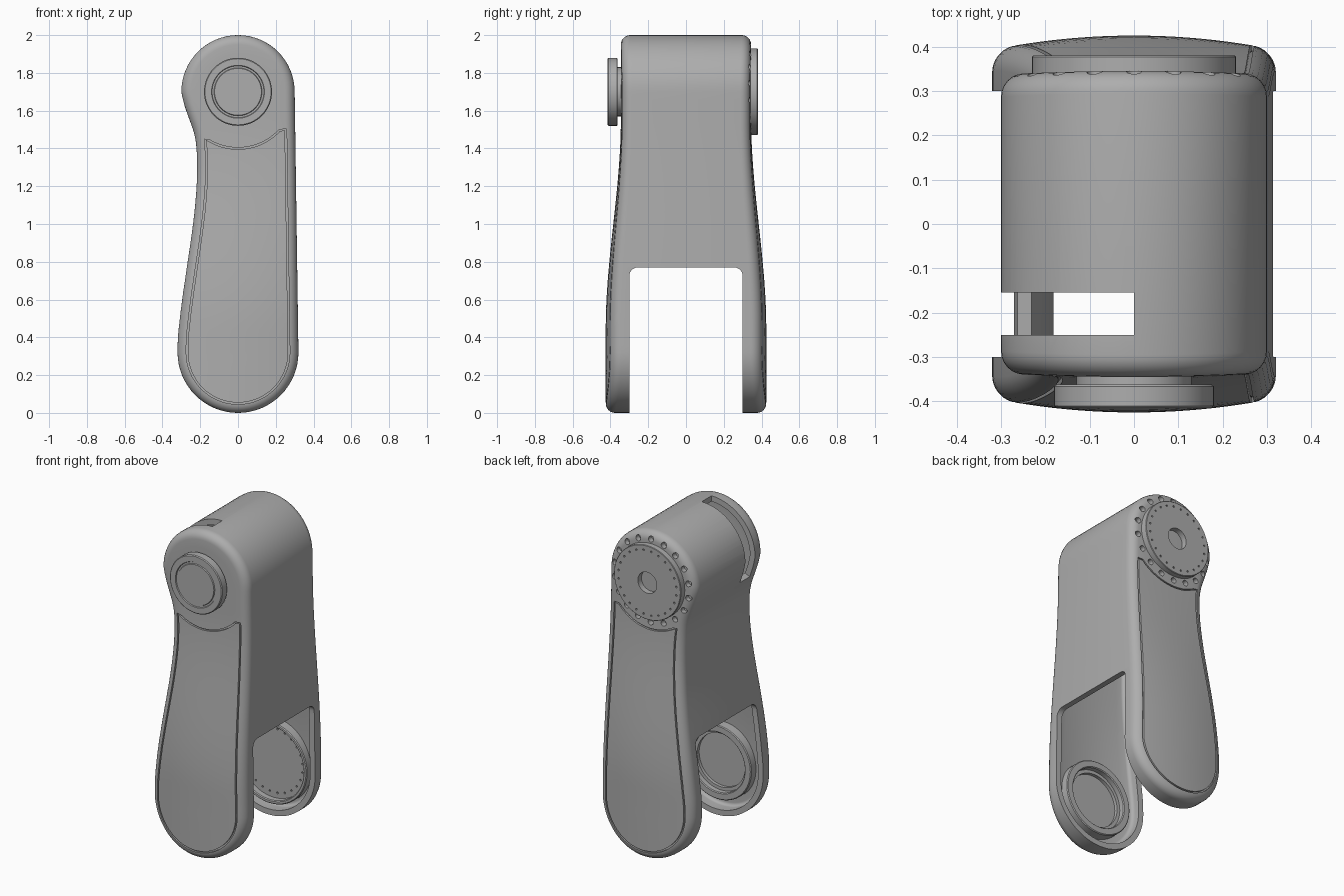
import bpy, bmesh
from math import sin, cos, pi, radians, atan2, hypot
from mathutils import Vector, Matrix

if "Cube" in bpy.data.objects:
    bpy.data.objects.remove(bpy.data.objects["Cube"])

grey = bpy.data.materials.new("plain grey")
grey.use_nodes = True
grey.diffuse_color = (0.42, 0.42, 0.42, 1)
grey.node_tree.nodes["Principled BSDF"].inputs["Base Color"].default_value = (0.42, 0.42, 0.42, 1)

TOP_Z, TOP_R = 1.7, 0.3
LOW_Z, LOW_R = 0.32, 0.32


def make(name, bm):
    bmesh.ops.remove_doubles(bm, verts=bm.verts, dist=0.0001)
    bmesh.ops.recalc_face_normals(bm, faces=bm.faces)
    mesh = bpy.data.meshes.new(name)
    bm.to_mesh(mesh)
    bm.free()
    ob = bpy.data.objects.new(name, mesh)
    bpy.context.collection.objects.link(ob)
    mesh.materials.append(grey)
    return ob


def smooth(ob):
    bpy.ops.object.select_all(action='DESELECT')
    ob.select_set(True)
    bpy.context.view_layer.objects.active = ob
    bpy.ops.object.shade_smooth_by_angle(angle=radians(32))


def cut(ob, cutters):
    for c in cutters:
        c.hide_render = True
        mod = ob.modifiers.new("cut", 'BOOLEAN')
        mod.operation, mod.solver, mod.object = 'DIFFERENCE', 'EXACT', c
    graph = bpy.context.evaluated_depsgraph_get()
    mesh = bpy.data.meshes.new_from_object(ob.evaluated_get(graph))
    ob.modifiers.clear()
    ob.data = mesh
    for c in cutters:
        bpy.data.objects.remove(c)


def bridge(bm, rings):
    """Quads between successive closed rings of points."""
    rows = [[bm.verts.new(p) for p in ring] for ring in rings]
    for a, b in zip(rows, rows[1:]):
        for i in range(len(a)):
            j = (i + 1) % len(a)
            bm.faces.new((a[i], a[j], b[j], b[i]))
    return rows


def lathe(name, profile, z, n=64):
    """Revolve (radius, y) points around a y-parallel axis at height z."""
    bm = bmesh.new()
    rings = [[(r * cos(2 * pi * i / n), y, z + r * sin(2 * pi * i / n)) for i in range(n)]
             for r, y in profile if r > 0]
    rows = bridge(bm, rings)
    bm.faces.new(rows[0])
    bm.faces.new(rows[-1])
    return make(name, bm)


def holes(name, count, ring_r, r, y0, y1, z, n=12):
    """A circle of round cutters along y."""
    bm = bmesh.new()
    for k in range(count):
        a = 2 * pi * (k + 0.5) / count
        m = Matrix.Translation((ring_r * cos(a), (y0 + y1) / 2, z + ring_r * sin(a)))
        bmesh.ops.create_cone(bm, cap_ends=True, segments=n, radius1=r, radius2=r,
                              depth=y1 - y0, matrix=m @ Matrix.Rotation(pi / 2, 4, 'X'))
    return make(name, bm)


# Outline of the arm seen from the front
LEFT = [(1.7, .3), (1.62, .281), (1.56, .26), (1.5, .238), (1.44, .224), (1.36, .217), (1.24, .217),
        (1.12, .225), (1.0, .238), (.85, .259), (.7, .281), (.58, .298), (.48, .31), (.4, .318), (.32, .32)]


def side_points():
    """Spline the left edge so that it is sampled finely."""
    pts = []
    for i in range(len(LEFT) - 1):
        p = [Vector(LEFT[max(0, min(len(LEFT) - 1, i + k))]) for k in (-1, 0, 1, 2)]
        for t in (0, 0.5):
            x = p[1].y + (p[2].y - p[1].y) * t + (0.125 * (p[1].y + p[2].y - p[0].y - p[3].y) / 2 if t else 0)
            pts.append((p[1].x + (p[2].x - p[1].x) * t, x))
    return pts[1:]


def outline():
    sides = side_points()
    arc = [pi * i / 32 for i in range(33)]
    pts = [Vector((TOP_R * cos(a), TOP_Z + TOP_R * sin(a))) for a in arc]
    pts += [Vector((-x, z)) for z, x in sides]
    pts += [Vector((-LOW_R * cos(a), LOW_Z - LOW_R * sin(a))) for a in arc]
    pts += [Vector((TOP_R + (LOW_R - TOP_R) * (TOP_Z - z) / (TOP_Z - LOW_Z), z)) for z, x in reversed(sides)]
    return pts


def inset(pts, d):
    out = []
    for i, p in enumerate(pts):
        t = (pts[(i + 1) % len(pts)] - pts[i - 1]).normalized()
        out.append(p + Vector((-t.y, t.x)) * d)
    return out


def surface_y(x, z):
    """Half depth: slim at the top, flared and crowned toward the legs."""
    t = max(0, min(1, (1.55 - z) / 1.1))
    t = t * t * (3 - 2 * t)
    return 0.345 + 0.08 * t - (0.008 + 0.02 * t) * (x / 0.3) ** 2


def arm_solid(name, wall, y_wall, fillet):
    base = outline()
    half = []
    core = inset(base, wall + fillet)
    for t in (0, 0.2, 0.4, 0.6, 0.8):
        ring = []
        for p, q in zip(base, core):
            spine = Vector((0, max(LOW_Z, min(TOP_Z, p.y))))
            v = spine.lerp(q, t)
            ring.append((v.x, surface_y(v.x, v.y) - y_wall, v.y))
        half.append(ring)
    for k in range(7):
        a = pi / 2 * k / 6
        half.append([(v.x, surface_y(v.x, v.y) - y_wall - fillet * (1 - cos(a)), v.y)
                     for v in inset(base, wall + fillet * (1 - sin(a)))])
    other = [[(x, -y, z) for x, y, z in ring] for ring in reversed(half)]
    bm = bmesh.new()
    bridge(bm, half + other)
    bmesh.ops.remove_doubles(bm, verts=bm.verts, dist=0.0001)
    bmesh.ops.dissolve_degenerate(bm, edges=bm.edges, dist=0.0001)
    return make(name, bm)


def panel_groove(name, side):
    """Thin channel around the leg cover, following the surface."""
    path = [p for p in inset(outline(), 0.05) if p.y < 1.6 and hypot(p.x, p.y - TOP_Z) > 0.305]
    a0 = atan2(path[-1].y - TOP_Z, path[-1].x)
    a1 = atan2(path[0].y - TOP_Z, path[0].x)
    path += [Vector((0.3 * cos(a0 + (a1 - a0) * i / 20), TOP_Z + 0.3 * sin(a0 + (a1 - a0) * i / 20)))
             for i in range(1, 20)]
    w = 0.0045
    rings = []
    for d, h in ((-w, -0.012), (w, -0.012), (w, 0.03), (-w, 0.03), (-w, -0.012)):
        rings.append([(p.x, side * (surface_y(p.x, p.y) + h), p.y) for p in inset(path, d)])
    bm = bmesh.new()
    bridge(bm, rings)
    return make(name, bm)


# Main arm: hollow shell with an open fork
arm = arm_solid("arm_shell", 0, 0, 0.05)
cavity = arm_solid("cavity_cutter", 0.035, 0.05, 0.02)

bm = bmesh.new()
bmesh.ops.create_cube(bm, size=1, matrix=Matrix.Translation((0, 0, 0.27)) @ Matrix.Diagonal((1, 0.6, 1, 1)))
edges = [e for e in bm.edges if all(v.co.z > 0.5 for v in e.verts) and abs(e.verts[0].co.x - e.verts[1].co.x) > 0.5]
bmesh.ops.bevel(bm, geom=edges, offset=0.045, segments=6, profile=0.5, affect='EDGES')
fork = make("fork_cutter", bm)

# Curved slot in the head
bm = bmesh.new()
rings = []
for i in range(25):
    a = radians(90 + 117 * i / 24)
    rings.append([(r * cos(a), y, TOP_Z + r * sin(a)) for r, y in
                  ((0.24, -0.25), (0.4, -0.25), (0.4, -0.155), (0.24, -0.155))])
rows = bridge(bm, rings)
bm.faces.new(rows[0])
bm.faces.new(rows[-1])
slot = make("slot_cutter", bm)

cut(arm, [fork, cavity, slot, panel_groove("front_groove", -1), panel_groove("back_groove", 1),
          holes("scallop_cutter", 18, 0.257, 0.018, 0.31, 0.4, TOP_Z)])
smooth(arm)

# Front knob on a narrow neck, with a ring groove in its face
knob = lathe("front_knob", [(.13, -.3), (.13, -.362), (.175, -.362), (.18, -.366), (.18, -.41), (.175, -.415),
                            (.14, -.415), (.137, -.409), (.127, -.409), (.124, -.415)], TOP_Z)
smooth(knob)

# Back turntable disc with a centre bore and a circle of pin holes
disc = lathe("back_disc", [(.23, .3), (.23, .377), (.227, .38), (.065, .38), (.065, .3)], TOP_Z)
cut(disc, [holes("pin_cutter", 24, 0.2, 0.006, 0.365, 0.4, TOP_Z, 8)])
smooth(disc)

# Sockets inside the two legs
front_socket = lathe("front_leg_socket", [(.23, -.39), (.23, -.315), (.225, -.31), (.19, -.31), (.185, -.315),
                                          (.185, -.345), (.165, -.345), (.165, -.365)], LOW_Z)
smooth(front_socket)
back_socket = lathe("back_leg_socket", [(.255, .385), (.255, .315), (.25, .31), (.237, .31), (.232, .315),
                                        (.232, .35)], LOW_Z)
cut(back_socket, [holes("socket_pin_cutter", 24, 0.2, 0.006, 0.34, 0.36, LOW_Z, 8)])
smooth(back_socket)

# Small guide post in the hollow above the fork
post = lathe("guide_post", [(.03, .05), (.03, .36)], 0.86, 24)
post.location.x = -0.1
smooth(post)
